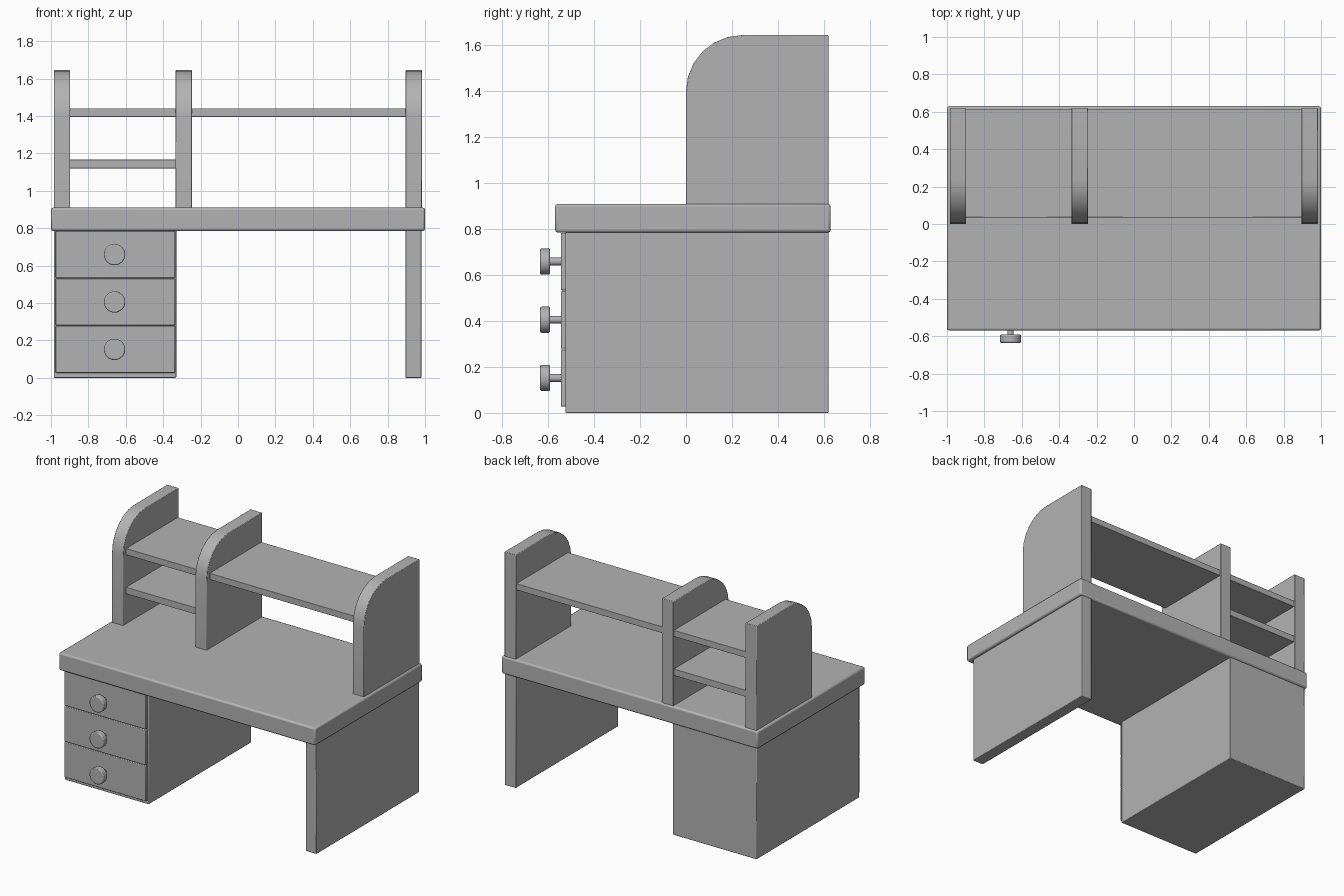
import bpy, bmesh, math
from mathutils import Matrix

if "Cube" in bpy.data.objects:
    bpy.data.objects.remove(bpy.data.objects["Cube"])

grey = bpy.data.materials.new("plain grey")
grey.use_nodes = True
COLOUR = (0.45, 0.45, 0.45, 1)
grey.diffuse_color = COLOUR
grey.node_tree.nodes["Principled BSDF"].inputs["Base Color"].default_value = COLOUR


def finish(name, bm, bevel=0.0, segments=2):
    bmesh.ops.recalc_face_normals(bm, faces=bm.faces)
    mesh = bpy.data.meshes.new(name)
    bm.to_mesh(mesh)
    bm.free()
    mesh.materials.append(grey)
    ob = bpy.data.objects.new(name, mesh)
    bpy.context.collection.objects.link(ob)
    if bevel:
        mod = ob.modifiers.new("soft edges", 'BEVEL')
        mod.width, mod.segments = bevel, segments
        mod.limit_method = 'ANGLE'
        mod.angle_limit = math.radians(35)
    bpy.ops.object.select_all(action='DESELECT')
    ob.select_set(True)
    bpy.context.view_layer.objects.active = ob
    bpy.ops.object.shade_smooth_by_angle(angle=math.radians(30))
    return ob


def box(name, x, y, z, bevel=0.004):
    bm = bmesh.new()
    bmesh.ops.create_cube(bm, size=1)
    for v in bm.verts:
        for i, (lo, hi) in enumerate((x, y, z)):
            v.co[i] = lo if v.co[i] < 0 else hi
    return finish(name, bm, bevel)


def upright(name, x0, x1):
    # Side profile with a rounded upper front corner, extruded sideways
    r, top, back, base = 0.245, 1.645, 0.62, 0.90
    profile = [(back, top), (back, base), (0, base)]
    for i in range(7):
        a = math.pi / 2 * i / 6
        profile.append((r - r * math.cos(a), top - r + r * math.sin(a)))
    bm = bmesh.new()
    face = bm.faces.new([bm.verts.new((x0, y, z)) for y, z in profile])
    side = bmesh.ops.extrude_face_region(bm, geom=[face])["geom"]
    for v in side:
        if isinstance(v, bmesh.types.BMVert):
            v.co.x = x1
    return finish(name, bm, 0.004)


def disc(name, x, z, radius, y0, y1, bevel=0.0):
    bm = bmesh.new()
    place = Matrix.Translation((x, (y0 + y1) / 2, z)) @ Matrix.Rotation(math.pi / 2, 4, 'X')
    bmesh.ops.create_cone(bm, cap_ends=True, segments=32, radius1=radius,
                          radius2=radius, depth=y1 - y0, matrix=place)
    return finish(name, bm, bevel)


# Desk body
box("desktop", (-1, 1), (-0.57, 0.63), (0.785, 0.91), 0.012)
box("drawer_cabinet", (-0.985, -0.33), (-0.525, 0.62), (0, 0.79))
box("left_leg_panel", (0.895, 0.98), (-0.525, 0.62), (0, 0.79))

# Drawers with round knobs
for i, name in enumerate(("bottom", "middle", "top")):
    z = 0.152 + 0.2535 * i
    box(name + "_drawer_front", (-0.975, -0.337), (-0.545, -0.52), (z - 0.125, z + 0.125))
    disc(name + "_knob_stem", -0.66, z, 0.017, -0.595, -0.54)
    disc(name + "_knob", -0.66, z, 0.057, -0.635, -0.592, 0.006)

# Shelf unit on the desktop
upright("right_upright", -0.985, -0.897)
upright("middle_upright", -0.335, -0.245)
upright("left_upright", 0.895, 0.983)
box("long_shelf", (-0.25, 0.90), (0.035, 0.612), (1.395, 1.44), 0.002)
box("upper_short_shelf", (-0.90, -0.33), (0.035, 0.612), (1.395, 1.44), 0.002)
box("lower_short_shelf", (-0.90, -0.33), (0.035, 0.612), (1.12, 1.167), 0.002)
